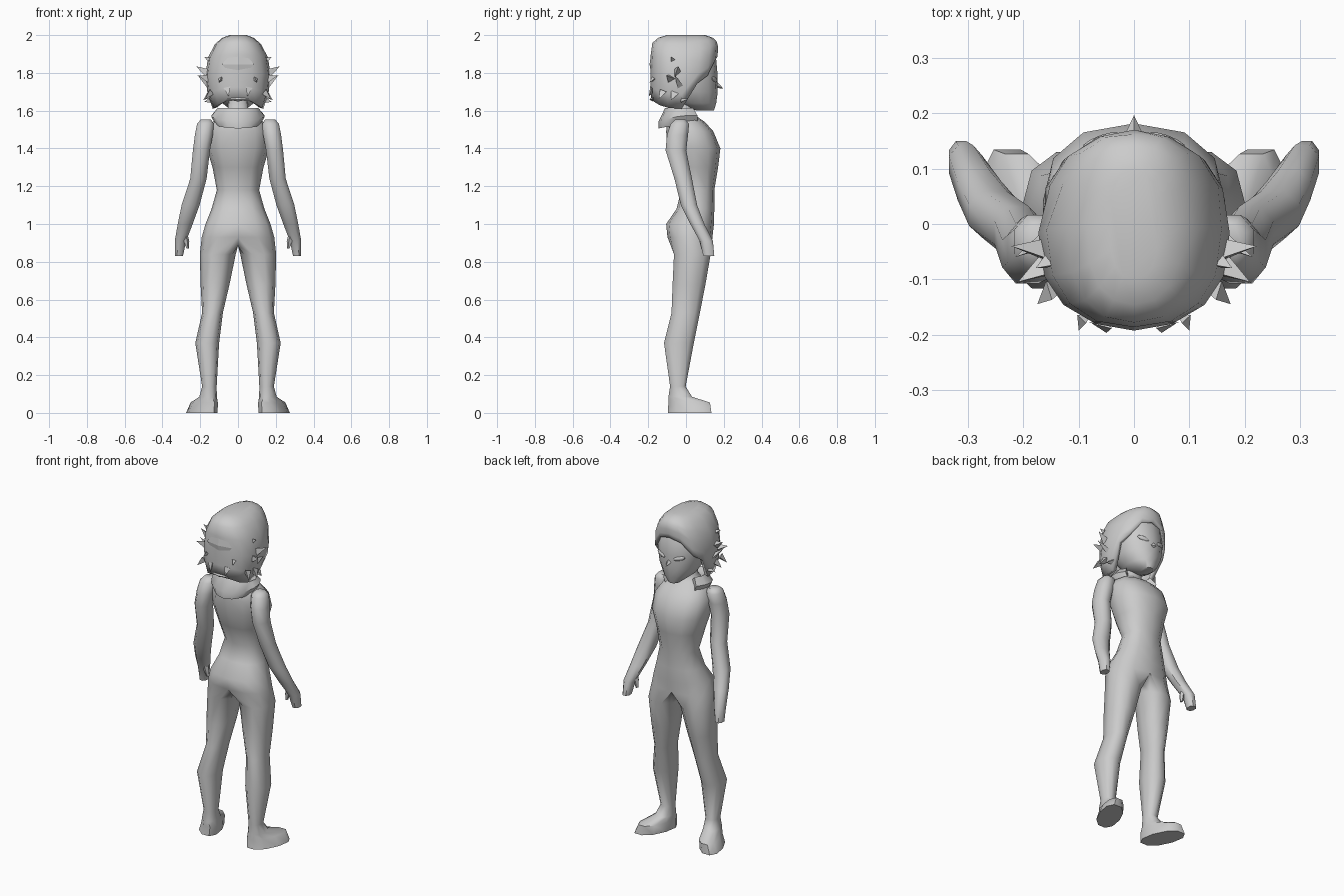
import bpy, bmesh, math
from mathutils import Vector

if "Cube" in bpy.data.objects:
    bpy.data.objects.remove(bpy.data.objects["Cube"])

mat = bpy.data.materials.new("plain_grey")
mat.diffuse_color = (0.6, 0.6, 0.6, 1)
mat.use_nodes = True
mat.node_tree.nodes["Principled BSDF"].inputs["Base Color"].default_value = mat.diffuse_color


def finish(name, bm, mirror=False, angle=50):
    bmesh.ops.remove_doubles(bm, verts=bm.verts, dist=1e-5)
    bmesh.ops.recalc_face_normals(bm, faces=bm.faces)
    me = bpy.data.meshes.new(name)
    bm.to_mesh(me)
    bm.free()
    me.materials.append(mat)
    ob = bpy.data.objects.new(name, me)
    bpy.context.collection.objects.link(ob)
    bpy.ops.object.select_all(action='DESELECT')
    ob.select_set(True)
    bpy.context.view_layer.objects.active = ob
    bpy.ops.object.shade_smooth_by_angle(angle=math.radians(angle))
    if mirror:
        m = ob.modifiers.new("mirror", 'MIRROR')
        m.use_clip = True
        m.merge_threshold = 0.0005
    return ob


def bridge(bm, a, b, closed=True):
    n = len(a)
    for i in range(n if closed else n - 1):
        j = (i + 1) % n
        bm.faces.new((a[i], a[j], b[j], b[i]))


def se(v, p):
    return math.copysign(abs(v) ** p, v)


def ring(bm, z, x0, x1, y0, y1, angles, p=1.0, skew=0.0):
    """Ring of vertices filling the box x0..x1, y0..y1 at height z."""
    out = []
    for a in angles:
        c, s = se(math.cos(math.radians(a)), p), se(math.sin(math.radians(a)), p)
        out.append(bm.verts.new(((x0 + x1) / 2 + (x1 - x0) / 2 * c + skew * s,
                                 (y0 + y1) / 2 + (y1 - y0) / 2 * s, z)))
    return out


def loft(name, rows, n, p=1.0, mirror=False, angle=50):
    bm = bmesh.new()
    rings = [ring(bm, *r, [360 * (i + 0.5) / n for i in range(n)], p) for r in rows]
    for a, b in zip(rings, rings[1:]):
        bridge(bm, a, b)
    bm.faces.new(rings[0])
    bm.faces.new(rings[-1])
    return finish(name, bm, mirror, angle)


# body: half torso that flows into one leg and foot, mirrored
bm = bmesh.new()
half = [-90 + 30 * i for i in range(7)]
torso = [(1.68, .05, -.07, .04), (1.60, .055, -.07, .03), (1.575, .085, -.085, .05),
         (1.54, .135, -.10, .10), (1.49, .165, -.105, .145), (1.40, .165, -.10, .182),
         (1.30, .135, -.075, .17), (1.18, .112, -.025, .15), (1.08, .14, -.05, .15),
         (1.0, .172, -.105, .148), (.93, .192, -.098, .14)]
prev = None
for z, rx, y0, y1 in torso:
    cur = ring(bm, z, -rx, rx, y0, y1, half, .85)
    for k in (0, -1):
        cur[k].co.x = 0
    if prev:
        bridge(bm, prev, cur, False)
    prev = cur
prev = prev + [bm.verts.new((0, y, .885)) for y in (.08, .02, -.045)]
legs = [(.84, .012, .202, -.068, .135, 0), (.68, .045, .198, -.075, .107, 0),
        (.53, .08, .19, -.08, .077, 0), (.37, .10, .226, -.12, .045, 0),
        (.14, .113, .19, -.086, .0, 0), (.085, .112, .205, -.096, .035, .005),
        (.055, .118, .24, -.098, .132, .035), (.0, .12, .262, -.102, .14, .04)]
around = [-108 + 36 * i for i in range(10)]
for z, x0, x1, y0, y1, sk in legs:
    cur = ring(bm, z, x0, x1, y0, y1, around, .9, sk)
    bridge(bm, prev, cur)
    prev = cur
bm.faces.new(prev)
finish("body", bm, True)

# arms with hands, then thumbs
loft("arm", [(1.552, .14, .2, -.06, 0), (1.53, .125, .22, -.085, .02),
             (1.47, .13, .232, -.105, .015), (1.39, .145, .242, -.112, .005),
             (1.24, .163, .256, -.065, .035), (1.10, .2, .302, -.03, .062),
             (1.0, .237, .322, .02, .1), (.91, .272, .337, .07, .145),
             (.83, .29, .336, .09, .152)], 8, .9, True)
loft("thumb", [(.96, .27, .3, .065, .11), (.91, .258, .29, .07, .105),
               (.87, .26, .274, .08, .1)], 5, 1, True)

# head and nose
loft("head", [(1.60, -.035, .035, .055, .148), (1.64, -.085, .085, -.05, .16),
              (1.70, -.12, .12, -.1, .168), (1.78, -.137, .137, -.12, .168),
              (1.87, -.137, .137, -.12, .16), (1.94, -.09, .09, -.1, .12)], 14, .95)


def spike(bm, base, tip, w, n=3):
    b, t = Vector(base), Vector(tip)
    q = (t - b).to_track_quat('Z', 'Y')
    pts = [bm.verts.new(b + q @ Vector((w * math.cos(2 * math.pi * i / n),
                                        w * math.sin(2 * math.pi * i / n), 0))) for i in range(n)]
    top = bm.verts.new(t)
    for i in range(n):
        bm.faces.new((pts[i], pts[(i + 1) % n], top))
    bm.faces.new(pts)


bm = bmesh.new()
spike(bm, (0, .15, 1.74), (0, .197, 1.718), .022, 4)
finish("nose", bm)

# closed eyes
bm = bmesh.new()
bmesh.ops.create_uvsphere(bm, u_segments=10, v_segments=6, radius=1)
for v in bm.verts:
    x, y, z = v.co
    v.co = (.06 + .033 * x, .151 + .01 * y - .35 * .033 * x, 1.765 + .013 * z + .008 * x)
finish("eye", bm, True)

# hair cap: outline by height, hem height by angle
OUT = [(2.0, .045, -.10, .10), (1.985, .085, -.15, .145), (1.955, .12, -.182, .172),
       (1.88, .16, -.188, .166), (1.78, .174, -.188, .155), (1.68, .16, -.188, .145),
       (1.60, .13, -.175, .13)]
HEM = [1.655, 1.65, 1.63, 1.615, 1.61, 1.745, 1.785, 1.865, 1.885]


def outline(z):
    for a, b in zip(OUT, OUT[1:]):
        if z >= b[0]:
            f = (z - b[0]) / (a[0] - b[0])
            return [b[k] + f * (a[k] - b[k]) for k in (1, 2, 3)]
    return OUT[-1][1:]


bm = bmesh.new()
rings = []
for t in (0, .04, .12, .3, .55, .8, 1):
    cur = []
    for i in range(16):
        hem = HEM[i if i <= 8 else 16 - i]
        z = 2.0 - (2.0 - hem) * t
        rx, y0, y1 = outline(z)
        a = math.radians(-90 + 22.5 * i)
        cur.append(bm.verts.new((rx * se(math.cos(a), .85),
                                 (y0 + y1) / 2 + (y1 - y0) / 2 * se(math.sin(a), .8), z)))
    if rings:
        bridge(bm, rings[-1], cur)
    rings.append(cur)
bm.faces.new(rings[0])
hair = finish("hair", bm, angle=60)
sol = hair.modifiers.new("thickness", 'SOLIDIFY')
sol.thickness = .025
sol.offset = -1

# loose hair tips at the sides and back
bm = bmesh.new()
for base, tip, w in [((.16, -.05, 1.80), (.222, -.04, 1.835), .025),
                     ((.16, -.08, 1.77), (.21, -.105, 1.785), .025),
                     ((.155, -.03, 1.73), (.215, -.06, 1.79), .02),
                     ((.15, -.06, 1.69), (.185, -.08, 1.655), .025),
                     ((.145, -.12, 1.70), (.175, -.145, 1.66), .022),
                     ((.14, -.01, 1.66), (.18, -.03, 1.645), .02),
                     ((.155, -.07, 1.87), (.178, -.08, 1.885), .015),
                     ((.055, -.175, 1.72), (.05, -.197, 1.675), .022),
                     ((.09, -.17, 1.77), (.1, -.193, 1.75), .014)]:
    spike(bm, base, tip, w)
finish("hair_tip", bm, True, 20)

# diamond tuft and low tuft on the back of the hair
bm = bmesh.new()
for cx, cz, w, up, dn in [(0, 1.845, .085, .10, .09), (0, 1.66, .06, .018, .012)]:
    rim = [bm.verts.new(v) for v in ((cx + w, -.178, cz), (cx, -.178, cz + up),
                                     (cx - w, -.178, cz), (cx, -.178, cz - dn))]
    mid = bm.verts.new((cx, -.193, cz))
    for i in range(4):
        bm.faces.new((rim[i], rim[(i + 1) % 4], mid))
    bm.faces.new(rim)
finish("back_tuft", bm, False, 10)

# rolled collar, open at the front
bm = bmesh.new()
prev = first = None
for i in range(11):
    a = math.radians(-90 - 130 + 26 * i)
    drop = .02 * max(0, -math.sin(a))
    cur = [bm.verts.new((r * math.cos(a), -.02 + r * k * math.sin(a), z - drop * d))
           for r, k, z, d in ((.12, 1.05, 1.53, 1.2), (.145, .86, 1.575, 1.5),
                              (.11, .82, 1.615, 0), (.075, .8, 1.59, 0), (.07, .8, 1.53, 0))]
    if prev:
        bridge(bm, prev, cur)
    first = first or cur
    prev = cur
bm.faces.new(first)
bm.faces.new(prev)
finish("collar", bm)
